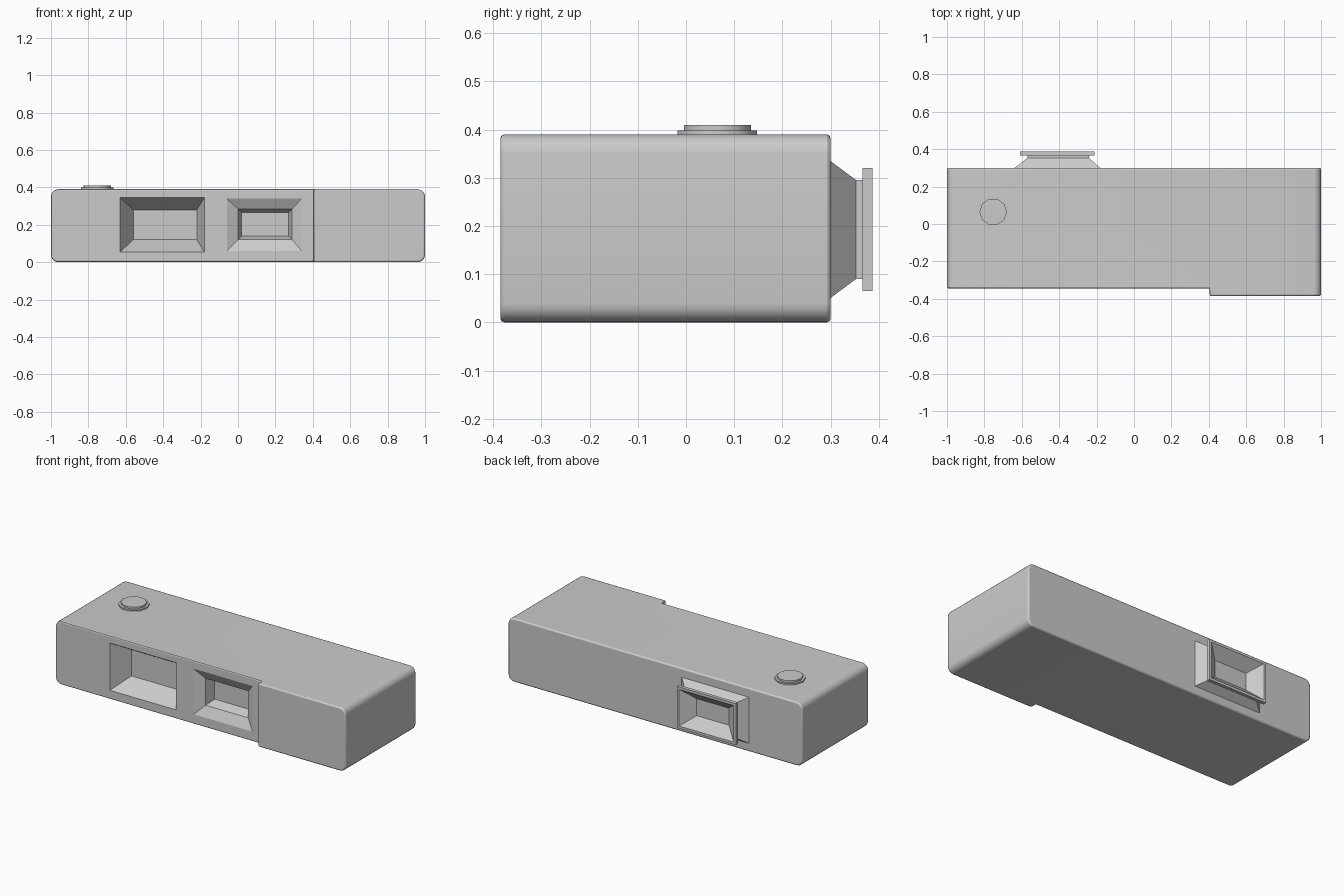
import bpy, bmesh, math

if "Cube" in bpy.data.objects:
    bpy.data.objects.remove(bpy.data.objects["Cube"])


def loft(name, rings):
    """Closed solid through a list of rings with equal point counts."""
    bm = bmesh.new()
    loops = [[bm.verts.new(p) for p in ring] for ring in rings]
    n = len(loops[0])
    for a, b in zip(loops, loops[1:]):
        for i in range(n):
            bm.faces.new((a[i], a[(i + 1) % n], b[(i + 1) % n], b[i]))
    bm.faces.new(loops[0])
    bm.faces.new(loops[-1])
    bmesh.ops.recalc_face_normals(bm, faces=bm.faces)
    mesh = bpy.data.meshes.new(name)
    bm.to_mesh(mesh)
    bm.free()
    obj = bpy.data.objects.new(name, mesh)
    bpy.context.collection.objects.link(obj)
    return obj


def rect(x0, x1, z0, z1, y):
    return [(x0, y, z0), (x1, y, z0), (x1, y, z1), (x0, y, z1)]


def rounded(x0, x1, z0, z1, r, y, steps=5):
    pts = []
    for k, (cx, cz) in enumerate([(x1 - r, z1 - r), (x0 + r, z1 - r),
                                  (x0 + r, z0 + r), (x1 - r, z0 + r)]):
        for i in range(steps + 1):
            a = math.pi / 2 * (k + i / steps)
            pts.append((cx + r * math.cos(a), y, cz + r * math.sin(a)))
    return pts


def cut(obj, cutter):
    m = obj.modifiers.new("cut_" + cutter.name, 'BOOLEAN')
    m.operation = 'DIFFERENCE'
    m.solver = 'EXACT'
    m.object = cutter
    cutter.hide_render = True
    cutter.hide_set(True)


def smooth(obj, angle=30):
    bpy.ops.object.select_all(action='DESELECT')
    obj.select_set(True)
    bpy.context.view_layer.objects.active = obj
    bpy.ops.object.shade_smooth_by_angle(angle=math.radians(angle))


# Body: rounded bar, stepped back left of the grip
body = loft("body", [rounded(-1, 1, 0, 0.39, 0.04, y) for y in (-0.385, 0.30)])
smooth(body)
FRONT = -0.345
cut(body, loft("step_cutter", [rect(-1.2, 0.405, -0.2, 0.6, y) for y in (-0.6, FRONT)]))
bevel = body.modifiers.new("edge_bevel", 'BEVEL')
bevel.width = 0.008
bevel.segments = 2
bevel.limit_method = 'ANGLE'
bevel.angle_limit = math.radians(50)

# Front recesses: lens window and viewfinder window
cut(body, loft("lens_recess_cutter", [
    rect(-0.63, -0.18, 0.055, 0.345, FRONT - 0.02),
    rect(-0.63, -0.18, 0.055, 0.345, FRONT),
    rect(-0.56, -0.22, 0.12, 0.28, FRONT + 0.11)]))
cut(body, loft("finder_recess_cutter", [
    rect(-0.06, 0.34, 0.06, 0.34, FRONT - 0.02),
    rect(-0.06, 0.34, 0.06, 0.34, FRONT),
    rect(0.0, 0.29, 0.12, 0.285, FRONT + 0.03),
    rect(0.02, 0.27, 0.14, 0.265, FRONT + 0.09)]))

# Eyepiece on the back: flared base, neck, flange and funnel
eyepiece = loft("eyepiece", [
    rect(-0.64, -0.18, 0.05, 0.335, 0.299),
    rect(-0.57, -0.24, 0.09, 0.295, 0.353),
    rect(-0.57, -0.24, 0.09, 0.295, 0.366),
    rect(-0.61, -0.21, 0.065, 0.32, 0.366),
    rect(-0.61, -0.21, 0.065, 0.32, 0.387),
    rect(-0.595, -0.225, 0.08, 0.305, 0.387),
    rect(-0.52, -0.30, 0.14, 0.245, 0.325)])
smooth(eyepiece)


# Shutter button: two stacked ten-sided discs
def disc(r, z, n=10):
    return [(-0.753 + r * math.cos(2 * math.pi * i / n),
             0.065 + r * math.sin(2 * math.pi * i / n), z) for i in range(n)]


button = loft("shutter_button", [disc(0.087, 0.385), disc(0.087, 0.398),
                                 disc(0.073, 0.398), disc(0.073, 0.409)])
smooth(button, 40)
